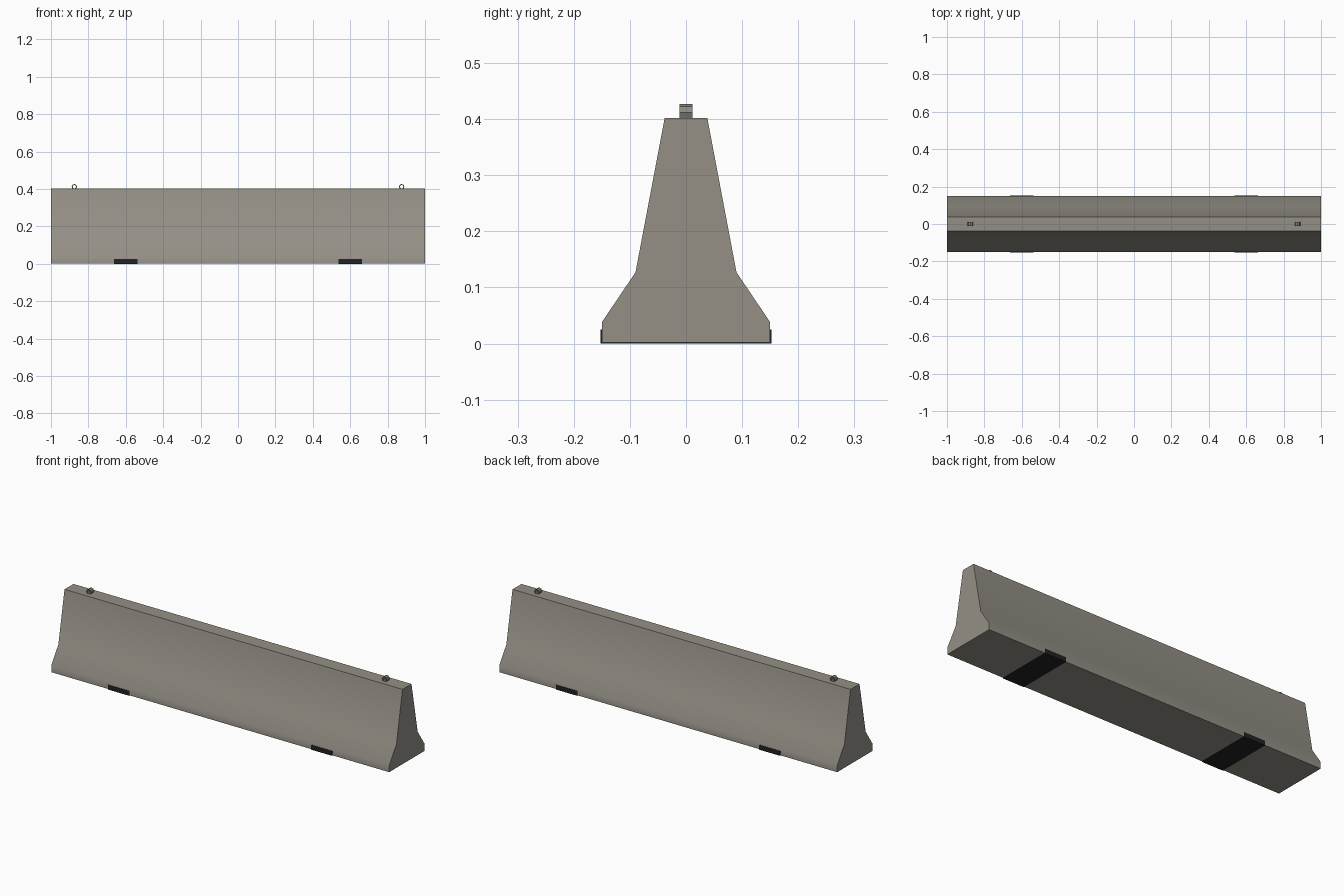
import bpy, bmesh, math

cube = bpy.data.objects.get("Cube")
if cube:
    bpy.data.objects.remove(cube, do_unlink=True)


def material(name, rgb):
    m = bpy.data.materials.new(name)
    m.use_nodes = True
    m.diffuse_color = (*rgb, 1)
    m.node_tree.nodes["Principled BSDF"].inputs["Base Color"].default_value = (*rgb, 1)
    return m


concrete = material("concrete grey", (0.30, 0.28, 0.24))
rubber = material("black rubber", (0.016, 0.016, 0.019))
steel = material("steel grey", (0.26, 0.25, 0.23))


def finish(name, bm, mat):
    bmesh.ops.recalc_face_normals(bm, faces=bm.faces)
    mesh = bpy.data.meshes.new(name)
    bm.to_mesh(mesh)
    bm.free()
    mesh.materials.append(mat)
    obj = bpy.data.objects.new(name, mesh)
    bpy.context.collection.objects.link(obj)
    return obj


# Barrier body: mirrored half profile extruded along x
half = [(0.15, 0.002), (0.15, 0.038), (0.09, 0.127), (0.038, 0.402)]
profile = half + [(-y, z) for y, z in reversed(half)]
bm = bmesh.new()
face = bm.faces.new([bm.verts.new((-1, y, z)) for y, z in profile])
ext = bmesh.ops.extrude_face_region(bm, geom=[face])
moved = [v for v in ext["geom"] if isinstance(v, bmesh.types.BMVert)]
bmesh.ops.translate(bm, verts=moved, vec=(2, 0, 0))
body = finish("barrier_body", bm, concrete)
bpy.ops.object.select_all(action='DESELECT')
body.select_set(True)
bpy.context.view_layer.objects.active = body
bpy.ops.object.shade_smooth_by_angle(angle=math.radians(40))


# Rubber foot pads wrapping under the base
def foot_pad(name, x):
    bm = bmesh.new()
    bmesh.ops.create_cube(bm, size=1)
    bmesh.ops.scale(bm, vec=(0.126, 0.304, 0.025), verts=bm.verts)
    bmesh.ops.translate(bm, vec=(x, 0, 0.0125), verts=bm.verts)
    finish(name, bm, rubber)


# Octagonal lifting eyes, each a short hollow tube along y
def lifting_eye(name, x, sides=8, width=0.024, z=0.412):
    bm = bmesh.new()
    section = [(0.0145, -width / 2), (0.0145, width / 2),
               (0.0095, width / 2), (0.0095, -width / 2)]
    rings = []
    for i in range(sides):
        a = math.tau * i / sides
        rings.append([bm.verts.new((x + r * math.sin(a), y, z + r * math.cos(a)))
                      for r, y in section])
    for i, ring in enumerate(rings):
        after = rings[(i + 1) % sides]
        for j in range(4):
            k = (j + 1) % 4
            bm.faces.new((ring[j], ring[k], after[k], after[j]))
    finish(name, bm, steel)


for side, s in (("left", 1), ("right", -1)):
    foot_pad("foot_pad_" + side, s * 0.6)
    lifting_eye("lifting_eye_" + side, s * 0.875)
